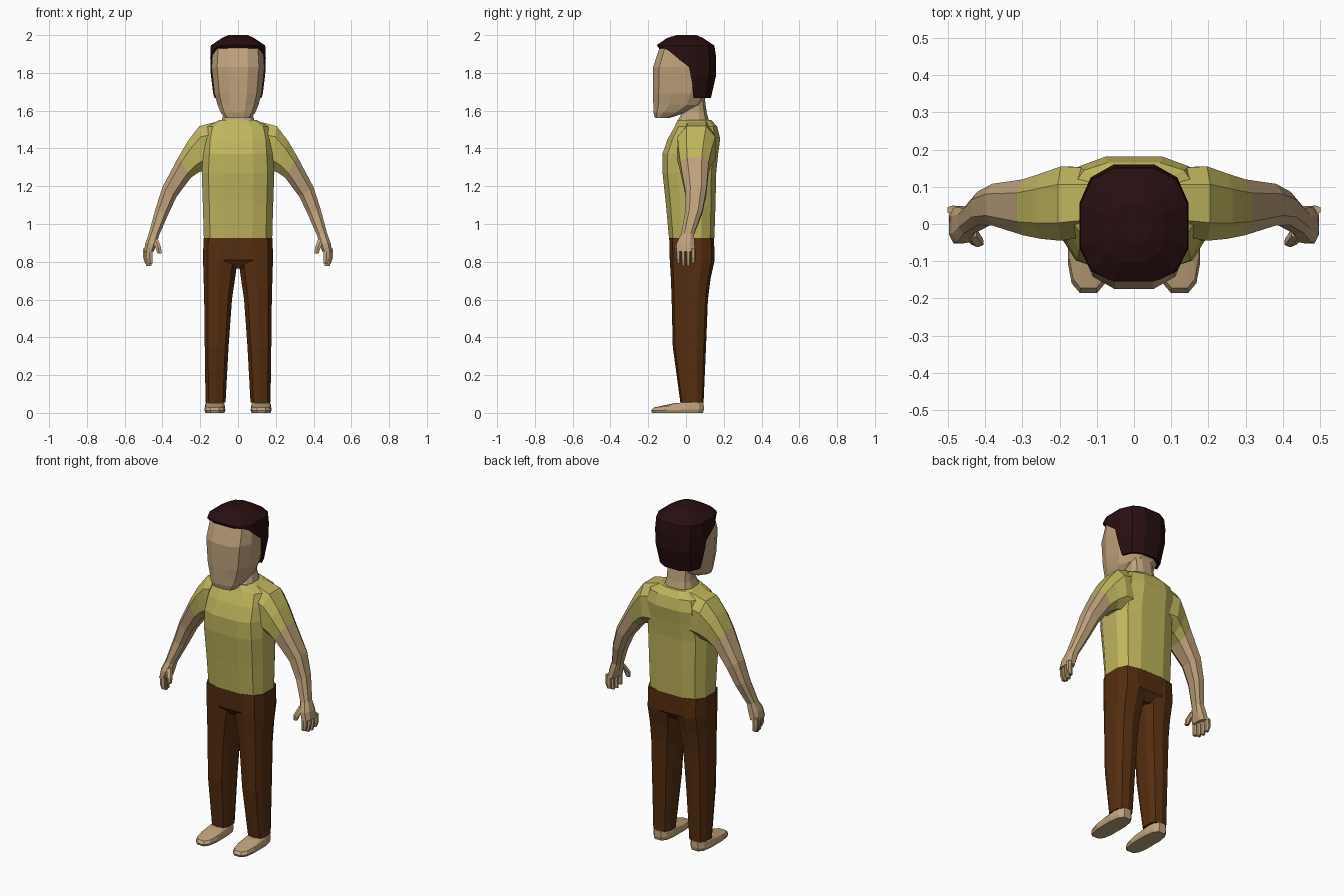
import bpy, bmesh, math
from mathutils import Vector


def material(name, rgb):
    m = bpy.data.materials.new(name)
    m.diffuse_color = (*rgb, 1)
    return m


SKIN = material("skin", (0.52, 0.36, 0.20))
SHIRT = material("yellow_shirt", (0.52, 0.46, 0.11))
PANTS = material("brown_trousers", (0.091, 0.027, 0.005))
HAIR = material("dark_hair", (0.021, 0.0045, 0.005))


def unit_ring(n, p):
    """Rounded-square outline with n points inside -1..1."""
    out = []
    for i in range(n):
        a = 2 * math.pi * (i + 0.5) / n
        c, s = math.cos(a), math.sin(a)
        out.append((math.copysign(abs(c) ** p, c), math.copysign(abs(s) ** p, s)))
    k = max(x for x, y in out)
    m = max(y for x, y in out)
    return [(x / k, y / m) for x, y in out]


def loft(name, rings, mat, side=1):
    """Skin a list of point rings, cap both ends; side=-1 mirrors in x."""
    bm = bmesh.new()
    vs = [[bm.verts.new((side * p[0], p[1], p[2])) for p in r] for r in rings]
    n = len(vs[0])
    for a, b in zip(vs, vs[1:]):
        for i in range(n):
            j = (i + 1) % n
            bm.faces.new((a[i], a[j], b[j], b[i]))
    bm.faces.new(vs[0])
    bm.faces.new(vs[-1])
    bmesh.ops.recalc_face_normals(bm, faces=bm.faces)
    me = bpy.data.meshes.new(name)
    bm.to_mesh(me)
    bm.free()
    me.materials.append(mat)
    ob = bpy.data.objects.new(name, me)
    bpy.context.collection.objects.link(ob)
    return ob


def level(z, y0, y1, x0, x1, n=12, p=0.75, tilt=0.0):
    """Horizontal ring filling a box; tilt raises it along +y."""
    cx, cy, hx, hy = (x0 + x1) / 2, (y0 + y1) / 2, (x1 - x0) / 2, (y1 - y0) / 2
    return [(cx + u * hx, cy + v * hy, z + tilt * v) for u, v in unit_ring(n, p)]


def body(name, rows, mat, p=0.75):
    """Centred part from rows of z, front y, back y, half width."""
    return loft(name, [level(z, a, b, -w, w, 12, p) for z, a, b, w in rows], mat)


def limb(name, rows, mat, side):
    """Arm part from rows of outer x, z, inner x, z, centre y, half depth."""
    rings = []
    for ox, oz, ix, iz, cy, hy in rows:
        c = Vector(((ox + ix) / 2, cy, (oz + iz) / 2))
        d = Vector(((ox - ix) / 2, 0, (oz - iz) / 2))
        rings.append([c + d * u + Vector((0, hy * v, 0)) for u, v in unit_ring(8, 0.75)])
    return loft(name, rings, mat, side)


# Head and neck
body("head", [(1.562, -0.165, -0.085, 0.07), (1.59, -0.172, 0.0, 0.092),
              (1.63, -0.173, 0.085, 0.108), (1.69, -0.175, 0.115, 0.125),
              (1.83, -0.175, 0.145, 0.14), (1.95, -0.135, 0.135, 0.132),
              (1.98, -0.08, 0.08, 0.075)], SKIN)
body("neck", [(1.48, -0.04, 0.12, 0.10), (1.545, -0.045, 0.122, 0.088),
              (1.59, -0.02, 0.11, 0.075), (1.66, -0.02, 0.10, 0.075)], SKIN)

# Hair: a slightly larger shell cut along the hairline
hair = body("hair", [(1.667, -0.165, 0.132, 0.128), (1.79, -0.176, 0.16, 0.144),
                     (1.88, -0.172, 0.16, 0.147), (1.945, -0.158, 0.15, 0.144),
                     (1.985, -0.10, 0.09, 0.085), (2.0, -0.05, 0.055, 0.05)], HAIR)
HAIRLINE = [(-0.17, 1.955), (-0.095, 1.92), (0.016, 1.83), (0.048, 1.66)]
bm = bmesh.new()
bm.from_mesh(hair.data)
for (ya, za), (yb, zb) in zip(HAIRLINE, HAIRLINE[1:]):
    bmesh.ops.bisect_plane(bm, geom=bm.verts[:] + bm.edges[:] + bm.faces[:],
                           plane_co=(0, ya, za), plane_no=(0, za - zb, yb - ya))


def below_hairline(c):
    for (ya, za), (yb, zb) in zip(HAIRLINE, HAIRLINE[1:]):
        if c.y <= yb:
            return c.z < za + (zb - za) * (c.y - ya) / (yb - ya)
    return c.z < 1.668


bmesh.ops.delete(bm, geom=[f for f in bm.faces if below_hairline(f.calc_center_median())],
                 context='FACES')
bm.to_mesh(hair.data)
bm.free()
shell = hair.modifiers.new("thickness", 'SOLIDIFY')
shell.thickness = 0.02
shell.offset = -1

# Shirt body and trouser top
body("shirt_body", [(0.925, -0.09, 0.15, 0.181), (1.10, -0.106, 0.156, 0.186),
                    (1.27, -0.124, 0.16, 0.192), (1.37, -0.125, 0.17, 0.186),
                    (1.45, -0.097, 0.181, 0.18), (1.515, -0.06, 0.165, 0.165),
                    (1.55, -0.045, 0.135, 0.10)], SHIRT, 0.65)
body("trouser_top", [(0.765, -0.05, 0.11, 0.07), (0.81, -0.085, 0.15, 0.178),
                     (0.928, -0.089, 0.149, 0.18)], PANTS, 0.65)

for side, tag in ((1, "left"), (-1, "right")):
    # Trouser leg
    legs = [(0.055, -0.03, 0.093, 0.066, 0.172), (0.35, -0.07, 0.106, 0.05, 0.176),
            (0.60, -0.076, 0.116, 0.032, 0.179), (0.71, -0.08, 0.13, 0.016, 0.182),
            (0.81, -0.086, 0.152, 0.002, 0.185), (0.925, -0.087, 0.148, 0.002, 0.183)]
    loft(tag + "_trouser_leg", [level(*r, 10, 0.7) for r in legs], PANTS, side)

    # Shoe, low at the toe and higher at the heel
    loft(tag + "_shoe", [level(0, -0.18, 0.09, 0.072, 0.172, 12, 0.65),
                         level(0.016, -0.185, 0.095, 0.067, 0.178, 12, 0.65, 0.004),
                         level(0.042, -0.172, 0.093, 0.072, 0.173, 12, 0.65, 0.014),
                         level(0.056, -0.06, 0.085, 0.08, 0.165, 12, 0.65, 0.004)],
         SKIN, side)

    # Sleeve and bare arm share the cuff ring
    cuff = (0.315, 1.355, 0.25, 1.245, 0.045, 0.075)
    limb(tag + "_sleeve", [(0.10, 1.545, 0.12, 1.28, 0.06, 0.09),
                           (0.205, 1.518, 0.17, 1.285, 0.055, 0.10),
                           (0.265, 1.44, 0.205, 1.275, 0.048, 0.088), cuff], SHIRT, side)
    limb(tag + "_arm", [cuff, (0.40, 1.195, 0.325, 1.145, 0.052, 0.056),
                        (0.437, 1.08, 0.37, 1.05, 0.042, 0.045),
                        (0.472, 0.95, 0.418, 0.94, 0.008, 0.034),
                        (0.49, 0.90, 0.428, 0.90, -0.002, 0.047),
                        (0.498, 0.855, 0.446, 0.855, -0.002, 0.05)], SKIN, side)

    # Four fingers and a thumb
    for i in range(4):
        y = -0.04 + i * 0.026
        x = 0.463 + i * 0.006
        tip = 0.778 + (0.012 if i in (0, 3) else 0)
        loft(f"{tag}_finger_{i + 1}",
             [level(z, y - h, y + h, x + dx - w, x + dx + w, 6, 0.8)
              for z, h, w, dx in ((tip, 0.009, 0.011, 0), (0.82, 0.012, 0.015, 0.006),
                                  (0.87, 0.012, 0.017, 0.004))], SKIN, side)
    loft(tag + "_thumb",
         [level(z, y - h, y + h, x - h, x + h, 6, 0.8)
          for z, y, x, h in ((0.845, -0.05, 0.416, 0.011), (0.875, -0.047, 0.422, 0.015),
                             (0.92, -0.022, 0.442, 0.018))], SKIN, side)
